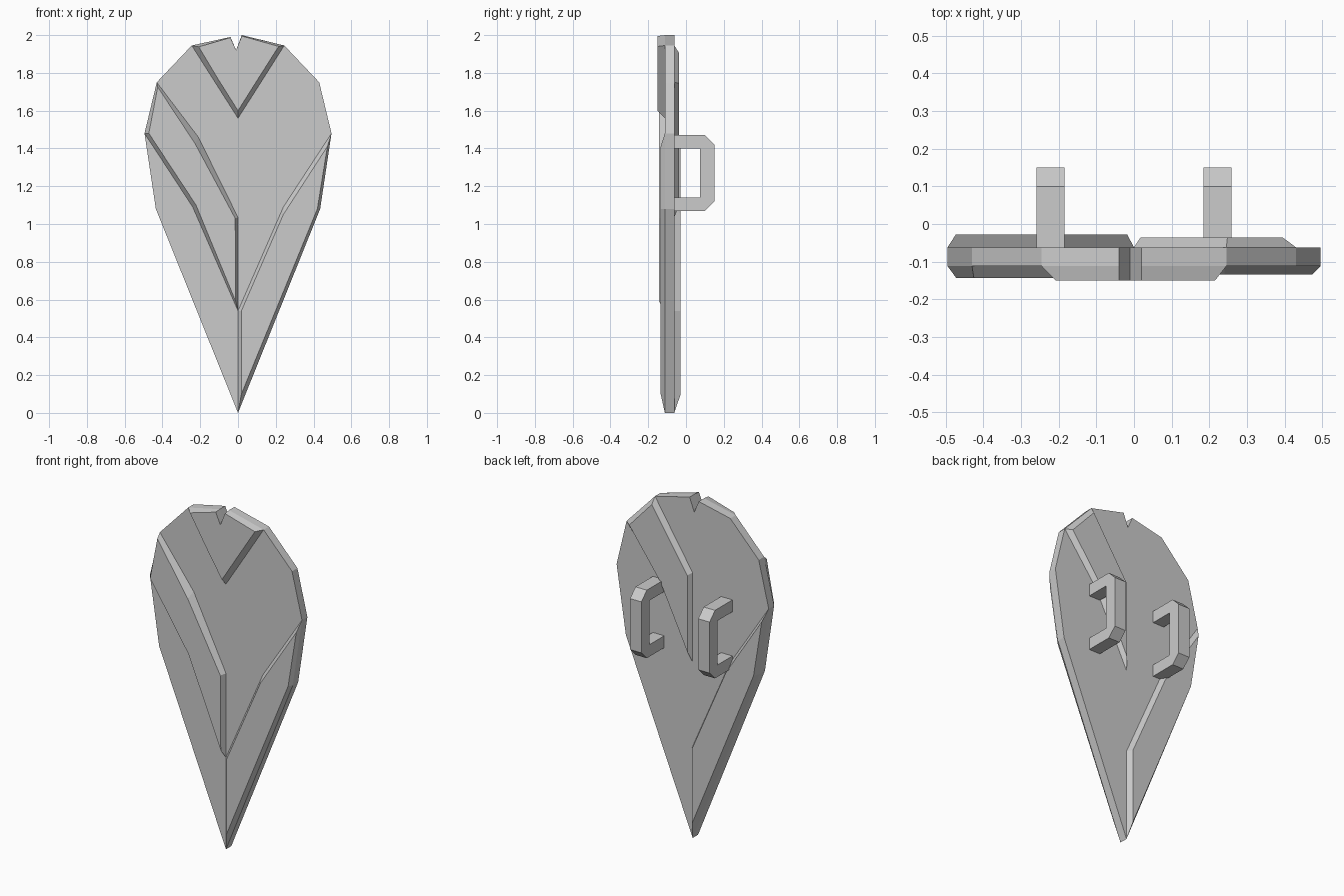
import bpy
import bmesh


def loft(name, ring_a, ring_b):
    """Closed solid between two matching rings of 3D points."""
    bm = bmesh.new()
    a = [bm.verts.new(p) for p in ring_a]
    b = [bm.verts.new(p) for p in ring_b]
    n = len(a)
    bm.faces.new(a)
    bm.faces.new(b[::-1])
    for i in range(n):
        j = (i + 1) % n
        bm.faces.new((a[j], a[i], b[i], b[j]))
    bmesh.ops.recalc_face_normals(bm, faces=bm.faces)
    # clean tessellation of the concave caps
    bmesh.ops.triangulate(bm, faces=[f for f in bm.faces if len(f.verts) > 4])
    mesh = bpy.data.meshes.new(name)
    bm.to_mesh(mesh)
    bm.free()
    obj = bpy.data.objects.new(name, mesh)
    bpy.context.collection.objects.link(obj)
    return obj


def plate(name, outer, inner, y0, y1):
    """Flat plate with sloped edges: outer outline at y0, inner at y1."""
    return loft(name, [(x, y0, z) for x, z in outer],
                [(x, y1, z) for x, z in inner])


FRONT, BACK = -0.112, -0.062

# teardrop core with a notch in the top edge
core = [(-0.04, 1.99), (-0.01, 1.92), (0.02, 2.0), (0.245, 1.945),
        (0.43, 1.75), (0.495, 1.48), (0.435, 1.08), (0, 0),
        (-0.435, 1.08), (-0.495, 1.48), (-0.43, 1.75), (-0.245, 1.945)]
plate("shield_core", core, core, FRONT, BACK)

# raised V plate at the top of the front
plate("front_top_plate",
      [(-0.245, 1.945), (-0.04, 1.99), (-0.01, 1.92), (0.02, 2.0),
       (0.245, 1.945), (0.115, 1.74), (0, 1.56), (-0.115, 1.74)],
      [(-0.208, 1.938), (-0.04, 1.987), (-0.01, 1.92), (0.02, 1.995),
       (0.215, 1.94), (0.107, 1.77), (0, 1.6), (-0.107, 1.77)],
      FRONT, -0.15)

# raised diagonal band on the front left
plate("front_left_band",
      [(-0.43, 1.75), (-0.21, 1.46), (0, 1.035), (0, 0.54),
       (-0.24, 1.09), (-0.495, 1.48)],
      [(-0.425, 1.725), (-0.227, 1.425), (-0.015, 1.03), (-0.012, 0.59),
       (-0.222, 1.1), (-0.472, 1.48)],
      FRONT, -0.143)

# raised lower right plate on the front, lower left plate on the back
low_outer = [(0, 0.54), (0.24, 1.09), (0.495, 1.48), (0.435, 1.08), (0, 0)]
low_inner = [(0.018, 0.54), (0.24, 1.05), (0.473, 1.41), (0.42, 1.08), (0.018, 0.1)]
for name, s, y0, y1 in (("front_lower_plate", 1, FRONT, -0.134),
                        ("back_lower_plate", -1, BACK, -0.028)):
    plate(name, [(s * x, z) for x, z in low_outer],
          [(s * x, z) for x, z in low_inner], y0, y1)

# raised diagonal band on the back
plate("back_upper_band",
      [(0.245, 1.945), (0.43, 1.75), (0.21, 1.46), (0, 1.035),
       (0, 1.56), (0.115, 1.74)],
      [(0.248, 1.905), (0.395, 1.745), (0.192, 1.465), (0.017, 1.1),
       (0.017, 1.55), (0.125, 1.715)],
      BACK, -0.036)

# two chamfered C-shaped grips behind the shield
grip = [(-0.07, 1.07), (0.1, 1.07), (0.15, 1.12), (0.15, 1.42),
        (0.1, 1.47), (-0.07, 1.47), (-0.07, 1.4), (0.075, 1.4),
        (0.075, 1.14), (-0.07, 1.14)]
for side, x in (("left", -0.222), ("right", 0.222)):
    loft(side + "_grip", [(x - 0.037, y, z) for y, z in grip],
         [(x + 0.037, y, z) for y, z in grip])
